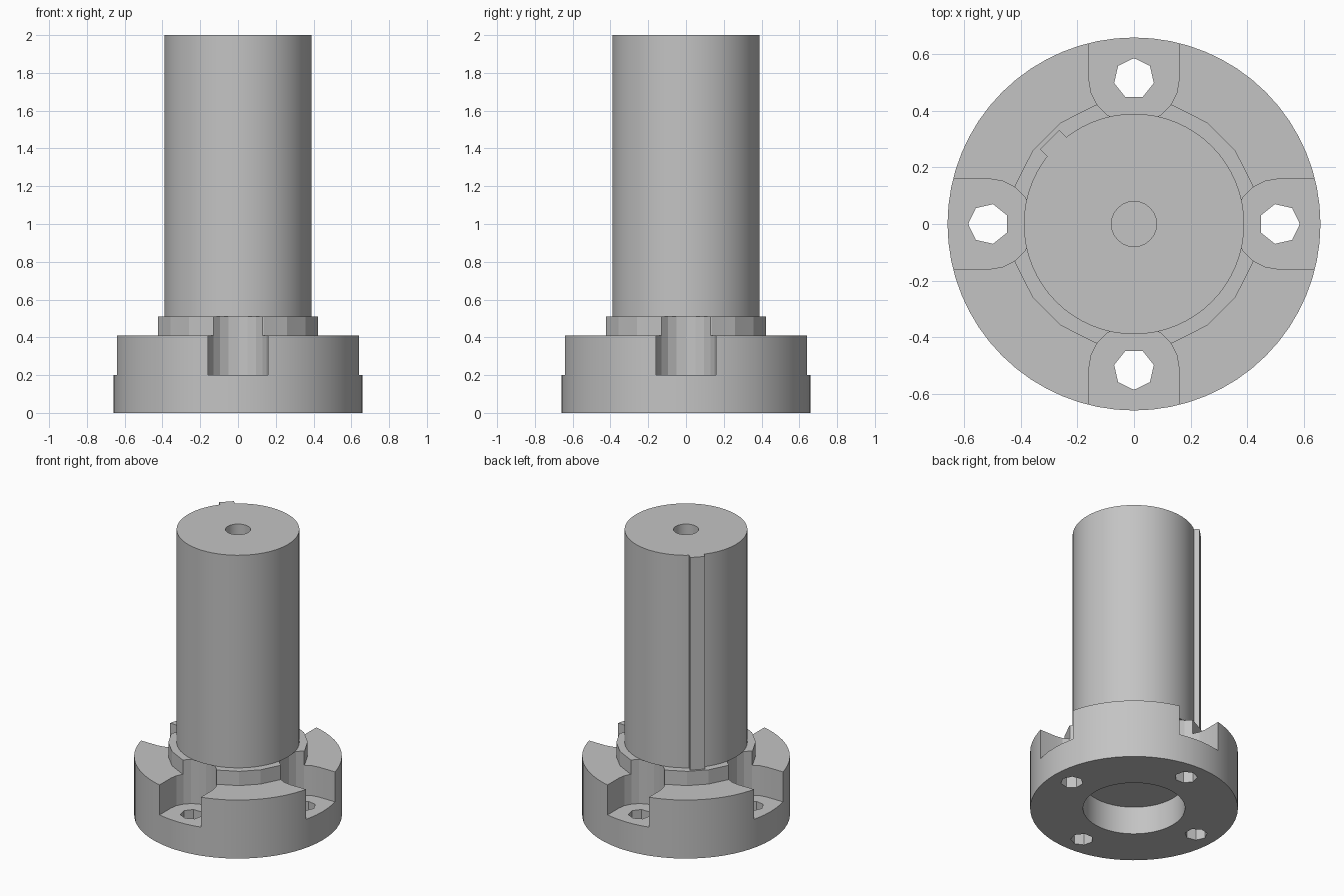
import bpy, bmesh
from math import sin, cos, pi, radians
from mathutils import Matrix

cube = bpy.data.objects.get("Cube")
if cube:
    bpy.data.objects.remove(cube, do_unlink=True)

steel = bpy.data.materials.new("plain grey")
steel.use_nodes = True
GREY = (0.55, 0.55, 0.55, 1)
steel.diffuse_color = GREY
steel.node_tree.nodes["Principled BSDF"].inputs["Base Color"].default_value = GREY

FLANGE_R, FLANGE_TOP = 0.66, 0.41
COLLAR_R, COLLAR_TOP = 0.443, 0.51
SHAFT_R, TOP = 0.39, 2.0
BOLT_R, POCKET_R, POCKET_FLOOR = 0.515, 0.16, 0.2


def prism(name, points, z0, z1, turn=0):
    """Extrude a counter-clockwise outline from z0 to z1, turned about z."""
    bm = bmesh.new()
    face = bm.faces.new([bm.verts.new((x, y, z0)) for x, y in points])
    out = bmesh.ops.extrude_face_region(bm, geom=[face])
    verts = [v for v in out["geom"] if isinstance(v, bmesh.types.BMVert)]
    bmesh.ops.translate(bm, vec=(0, 0, z1 - z0), verts=verts)
    bmesh.ops.transform(bm, matrix=Matrix.Rotation(turn, 4, "Z"), verts=bm.verts)
    bmesh.ops.recalc_face_normals(bm, faces=bm.faces)
    mesh = bpy.data.meshes.new(name)
    bm.to_mesh(mesh)
    bm.free()
    mesh.materials.append(steel)
    ob = bpy.data.objects.new(name, mesh)
    bpy.context.collection.objects.link(ob)
    return ob


def arc(r, sides, start=0, sweep=2 * pi, cx=0):
    count = sides if sweep >= 2 * pi else sides + 1
    return [(cx + r * cos(start + sweep * i / sides), r * sin(start + sweep * i / sides))
            for i in range(count)]


def combine(target, tool, operation):
    """Apply a boolean and discard the tool object."""
    tool.hide_render = True
    mod = target.modifiers.new("cut", "BOOLEAN")
    mod.operation, mod.solver, mod.object = operation, "EXACT", tool
    bpy.context.view_layer.objects.active = target
    bpy.ops.object.modifier_apply(modifier=mod.name)
    bpy.data.objects.remove(tool, do_unlink=True)


# Flange with faceted collar
flange = prism("flange", arc(FLANGE_R, 64), 0, FLANGE_TOP)
combine(flange, prism("collar", arc(COLLAR_R, 20), 0.3, COLLAR_TOP), "UNION")

# Round recess underneath
combine(flange, prism("recess", arc(0.324, 48), -0.1, 0.2 - 0.005), "DIFFERENCE")

# Four open-ended bolt pockets, each with a through hole
u_shape = arc(POCKET_R, 10, pi / 2, pi, BOLT_R) + [(0.8, -POCKET_R), (0.8, POCKET_R)]
for i in range(4):
    turn = i * pi / 2
    combine(flange, prism("pocket", u_shape, POCKET_FLOOR, 0.6, turn), "DIFFERENCE")
    combine(flange, prism("bolt_hole", arc(0.072, 7, cx=BOLT_R), -0.1, 0.3, turn), "DIFFERENCE")

# Shaft with a full-length key and a blind centre hole
shaft = prism("shaft", arc(SHAFT_R, 64), COLLAR_TOP, TOP)
key_outline = [(0.3, -0.048), (0.422, -0.048), (0.422, 0.048), (0.3, 0.048)]
combine(shaft, prism("key", key_outline, COLLAR_TOP, TOP, radians(135)), "UNION")
combine(shaft, prism("centre_hole", arc(0.08, 24), TOP - 0.3, TOP + 0.1), "DIFFERENCE")

# Smooth the round walls, keep the edges crisp
for ob in (flange, shaft):
    bpy.ops.object.select_all(action="DESELECT")
    ob.select_set(True)
    bpy.context.view_layer.objects.active = ob
    bpy.ops.object.shade_smooth_by_angle(angle=radians(15))
